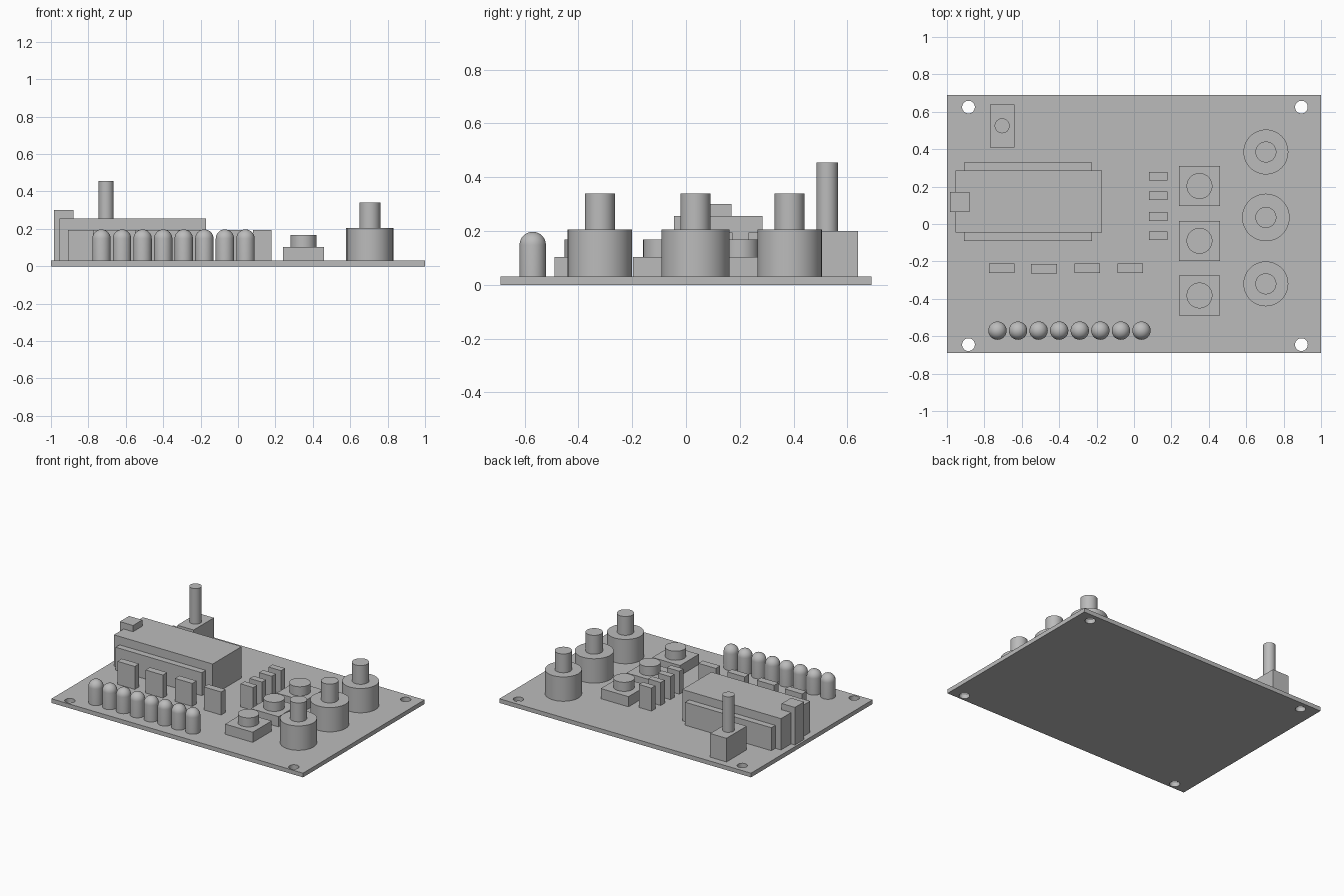
import bpy, bmesh, math
from mathutils import Matrix

if "Cube" in bpy.data.objects:
    bpy.data.objects.remove(bpy.data.objects["Cube"], do_unlink=True)

GREY = (0.5, 0.5, 0.5, 1)
grey = bpy.data.materials.new("plain grey")
grey.use_nodes = True
grey.diffuse_color = GREY
grey.node_tree.nodes["Principled BSDF"].inputs["Base Color"].default_value = GREY

BOARD_TOP = 0.03


def finish(name, bm, smooth=False):
    mesh = bpy.data.meshes.new(name)
    bm.to_mesh(mesh)
    bm.free()
    mesh.materials.append(grey)
    obj = bpy.data.objects.new(name, mesh)
    bpy.context.collection.objects.link(obj)
    if smooth:
        bpy.ops.object.select_all(action="DESELECT")
        obj.select_set(True)
        bpy.context.view_layer.objects.active = obj
        bpy.ops.object.shade_smooth_by_angle(angle=math.radians(35))
    return obj


def box(name, x0, x1, y0, y1, z1, z0=BOARD_TOP):
    bm = bmesh.new()
    place = Matrix.Translation(((x0 + x1) / 2, (y0 + y1) / 2, (z0 + z1) / 2))
    size = Matrix.Diagonal((x1 - x0, y1 - y0, z1 - z0, 1))
    bmesh.ops.create_cube(bm, size=1, matrix=place @ size)
    return finish(name, bm)


def cylinder(name, x, y, radius, z0, z1):
    bm = bmesh.new()
    bmesh.ops.create_cone(bm, cap_ends=True, segments=48, radius1=radius, radius2=radius,
                          depth=z1 - z0, matrix=Matrix.Translation((x, y, (z0 + z1) / 2)))
    return finish(name, bm, smooth=True)


def domed_lamp(name, x, y, radius, top):
    # Spin a bullet profile around the lamp's axis
    bm = bmesh.new()
    shoulder = top - radius
    arc = [(radius * math.cos(a), shoulder + radius * math.sin(a))
           for a in (math.pi / 2 * i / 8 for i in range(9))]
    verts = [bm.verts.new((x + r, y, z)) for r, z in [(0, BOARD_TOP), (radius, BOARD_TOP)] + arc]
    edges = [bm.edges.new(pair) for pair in zip(verts, verts[1:])]
    bmesh.ops.spin(bm, geom=verts + edges, cent=(x, y, 0), axis=(0, 0, 1),
                   angle=math.tau, steps=32)
    bmesh.ops.remove_doubles(bm, verts=bm.verts, dist=0.0001)
    bmesh.ops.recalc_face_normals(bm, faces=bm.faces)
    return finish(name, bm, smooth=True)


# Circuit board with four mounting holes
board = box("board", -1, 1, -0.69, 0.69, BOARD_TOP, 0)
for x in (-0.885, 0.895):
    for y in (-0.645, 0.625):
        drill = cylinder("hole_cutter", x, y, 0.034, -0.1, 0.1)
        drill.hide_render = True
        drill.hide_set(True)
        cut = board.modifiers.new("mounting_hole", "BOOLEAN")
        cut.operation = "DIFFERENCE"
        cut.solver = "EXACT"
        cut.object = drill

# Controller module, its socket strips and connector
box("controller_module", -0.955, -0.17, -0.045, 0.285, 0.255)
box("front_socket_strip", -0.91, -0.225, -0.09, -0.045, 0.195)
box("back_socket_strip", -0.91, -0.225, 0.285, 0.33, 0.195)
box("connector", -0.985, -0.88, 0.065, 0.17, 0.3)

# Toggle switch
box("switch_body", -0.77, -0.64, 0.41, 0.64, 0.2)
cylinder("switch_lever", -0.705, 0.525, 0.04, 0.2, 0.455)

# Rotary knobs along the right edge
for y, radius in ((0.385, 0.12), (0.035, 0.127), (-0.32, 0.12)):
    cylinder("knob_body", 0.705, y, radius, BOARD_TOP, 0.205)
    cylinder("knob_shaft", 0.705, y, 0.056, 0.205, 0.34)

# Push buttons
for y in (0.203, -0.09, -0.382):
    box("button_base", 0.24, 0.46, y - 0.107, y + 0.107, 0.103)
    cylinder("button_cap", 0.35, y, 0.069, 0.103, 0.168)

# Resistors beside the module and in front of it
for y in (0.255, 0.15, 0.04, -0.062):
    box("side_resistor", 0.08, 0.18, y - 0.023, y + 0.023, 0.195)
for x, y in ((-0.707, -0.236), (-0.481, -0.24), (-0.25, -0.236), (-0.02, -0.236)):
    box("front_resistor", x - 0.069, x + 0.069, y - 0.025, y + 0.025, 0.195)

# Row of indicator lamps
for i in range(8):
    domed_lamp("lamp", -0.73 + i * 0.11, -0.57, 0.049, 0.197)
